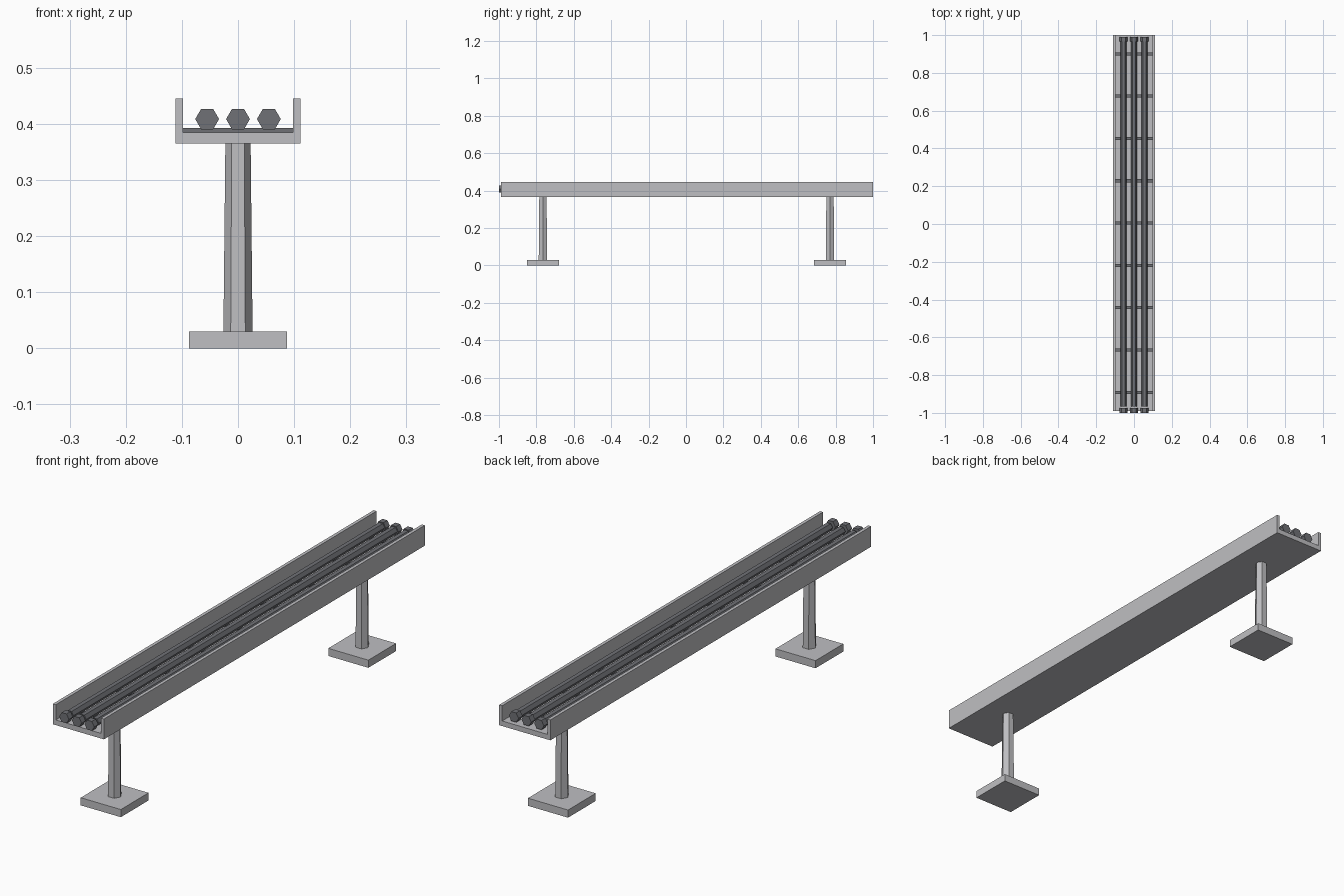
import bpy
import bmesh
import math
from mathutils import Matrix, Vector

old = bpy.data.objects.get("Cube")
if old:
    bpy.data.objects.remove(old, do_unlink=True)


def material(name, color):
    m = bpy.data.materials.new(name)
    m.use_nodes = True
    m.diffuse_color = color
    m.node_tree.nodes["Principled BSDF"].inputs["Base Color"].default_value = color
    return m


CONCRETE = material("pale concrete grey", (0.52, 0.52, 0.54, 1))
STEEL = material("dark steel grey", (0.16, 0.165, 0.18, 1))


def finish(name, bm, mat):
    bmesh.ops.recalc_face_normals(bm, faces=bm.faces)
    mesh = bpy.data.meshes.new(name)
    bm.to_mesh(mesh)
    bm.free()
    mesh.materials.append(mat)
    obj = bpy.data.objects.new(name, mesh)
    bpy.context.collection.objects.link(obj)
    return obj


def box(name, center, size, mat):
    bm = bmesh.new()
    bmesh.ops.create_cube(bm, size=1)
    bmesh.ops.scale(bm, vec=size, verts=bm.verts)
    bmesh.ops.translate(bm, vec=center, verts=bm.verts)
    return finish(name, bm, mat)


def hex_rod(name, start, end, r1, r2, mat):
    """Six-sided rod from start to end, with corners pointing along x."""
    start, end = Vector(start), Vector(end)
    bm = bmesh.new()
    bmesh.ops.create_cone(bm, cap_ends=True, segments=6, radius1=r1, radius2=r2,
                          depth=(end - start).length)
    # Put a corner on the x axis whatever the starting angle of the primitive
    corner = max(bm.verts, key=lambda v: v.co.x).co
    turn = Matrix.Rotation(-math.atan2(corner.y, corner.x), 4, 'Z')
    if abs((end - start).y) > 0.001:
        turn = Matrix.Rotation(-math.pi / 2, 4, 'X') @ turn
    bm.transform(Matrix.Translation((start + end) / 2) @ turn)
    return finish(name, bm, mat)


# Open trough: U-shaped profile extruded along y
MID = 0.005
half = [(0.111, 0.365), (0.111, 0.445), (0.098, 0.445), (0.098, 0.385)]
profile = half + [(-x, z) for x, z in reversed(half)]
bm = bmesh.new()
face = bm.faces.new([bm.verts.new((x, MID - 0.995, z)) for x, z in profile])
ext = bmesh.ops.extrude_face_region(bm, geom=[face])
bmesh.ops.translate(bm, vec=(0, 1.99, 0),
                    verts=[g for g in ext["geom"] if isinstance(g, bmesh.types.BMVert)])
finish("trough", bm, CONCRETE)

# Cross bars on the trough floor
for i in range(-4, 5):
    box(f"cross_bar_{i + 5}", (0, MID + i * 0.224, 0.389), (0.196, 0.016, 0.008), STEEL)

# Three pipes with an end collar at each end
for side, x in (("right", -0.055), ("middle", 0), ("left", 0.055)):
    z = 0.4085
    hex_rod(f"{side}_pipe", (x, -0.965, z), (x, 0.97, z), 0.0165, 0.0165, STEEL)
    hex_rod(f"{side}_front_collar", (x, -1.0, z), (x, -0.975, z), 0.0212, 0.0212, STEEL)
    hex_rod(f"{side}_back_collar", (x, 0.965, z), (x, 0.99, z), 0.0212, 0.0212, STEEL)

# Tapered posts on square footings
for end, y in (("front", -0.765), ("back", 0.77)):
    box(f"{end}_footing", (0, y, 0.015), (0.174, 0.172, 0.03), CONCRETE)
    hex_rod(f"{end}_post", (0, y, 0.03), (0, y, 0.366), 0.026, 0.0225, CONCRETE)
